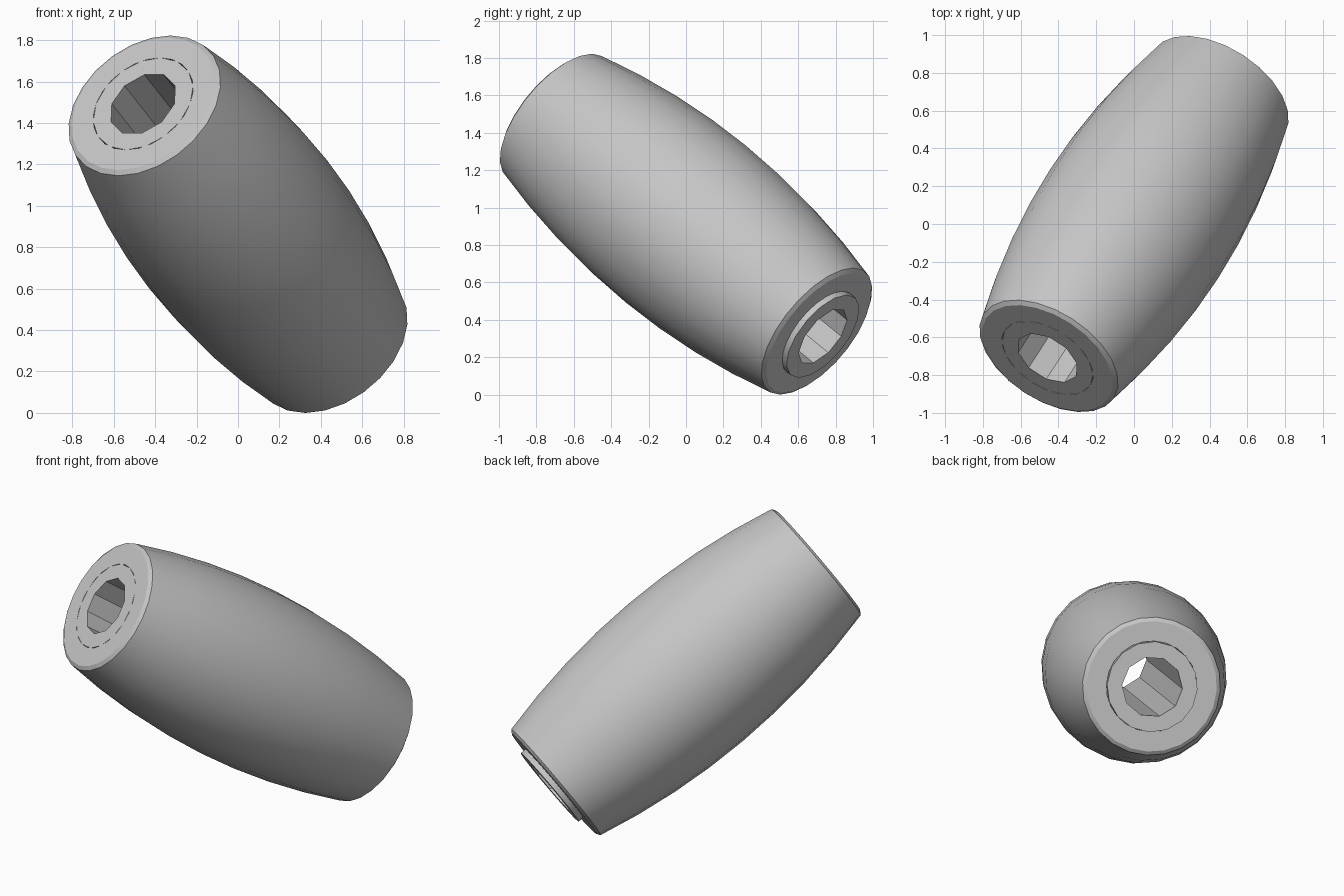
import bpy
import bmesh
from math import cos, sin, pi, radians
from mathutils import Vector

cube = bpy.data.objects.get("Cube")
if cube:
    bpy.data.objects.remove(cube, do_unlink=True)

AXIS = Vector((0.447, 0.692, -0.567)).normalized()   # points to the rear end
CENTRE = Vector((0, 0, 0.911))

grey = bpy.data.materials.new("light grey")
grey.use_nodes = True
COLOUR = (0.56, 0.56, 0.56, 1)
grey.diffuse_color = COLOUR
grey.node_tree.nodes["Principled BSDF"].inputs["Base Color"].default_value = COLOUR


def bridge(bm, a, b):
    """Join two rings; rings of unequal count are zipped with triangles."""
    n, m = len(a), len(b)
    if n == m:
        for i in range(n):
            bm.faces.new((a[i], a[(i + 1) % n], b[(i + 1) % n], b[i]))
        return
    i = j = 0
    while i < n or j < m:
        if j == m or (i < n and (i + 1) * m <= (j + 1) * n):
            bm.faces.new((a[i % n], a[(i + 1) % n], b[j % m]))
            i += 1
        else:
            bm.faces.new((a[i % n], b[(j + 1) % m], b[j % m]))
            j += 1


def lathe(name, profile):
    """Spin a closed profile of (radius, height, sides) about the bead axis."""
    bm = bmesh.new()
    rings = [[bm.verts.new((r * cos(2 * pi * k / n), r * sin(2 * pi * k / n), h))
              for k in range(n)] for r, h, n in profile]
    for a, b in zip(rings, rings[1:] + rings[:1]):
        bridge(bm, a, b)
    bmesh.ops.recalc_face_normals(bm, faces=bm.faces)
    mesh = bpy.data.meshes.new(name)
    bm.to_mesh(mesh)
    bm.free()
    mesh.materials.append(grey)
    obj = bpy.data.objects.new(name, mesh)
    bpy.context.collection.objects.link(obj)
    obj.rotation_euler = AXIS.to_track_quat('Z', 'Y').to_euler()
    obj.location = CENTRE
    bpy.ops.object.select_all(action='DESELECT')
    obj.select_set(True)
    bpy.context.view_layer.objects.active = obj
    bpy.ops.object.shade_smooth_by_angle(angle=radians(30))
    return obj


# Bulging shell with chamfered ends and a bore for the liner
SIDES, STEPS, HALF, CAP = 24, 8, 1.01, 1.025
bulge = []
for s in range(STEPS + 1):
    u = 2 * s / STEPS - 1
    bulge.append((0.53 - 0.119 * u * u, HALF * u, SIDES))
lathe("barrel_shell",
      [(0.27, -CAP, SIDES), (0.388, -CAP, SIDES)] + bulge +
      [(0.388, CAP, SIDES), (0.27, CAP, SIDES)])

# Liner tube: flush at the front, raised lip at the rear, faceted hole
LIP = 1.058
lathe("liner_tube", [(0.18, -CAP, 10), (0.27, -CAP, 16),
                     (0.27, LIP, 16), (0.18, LIP, 10)])
